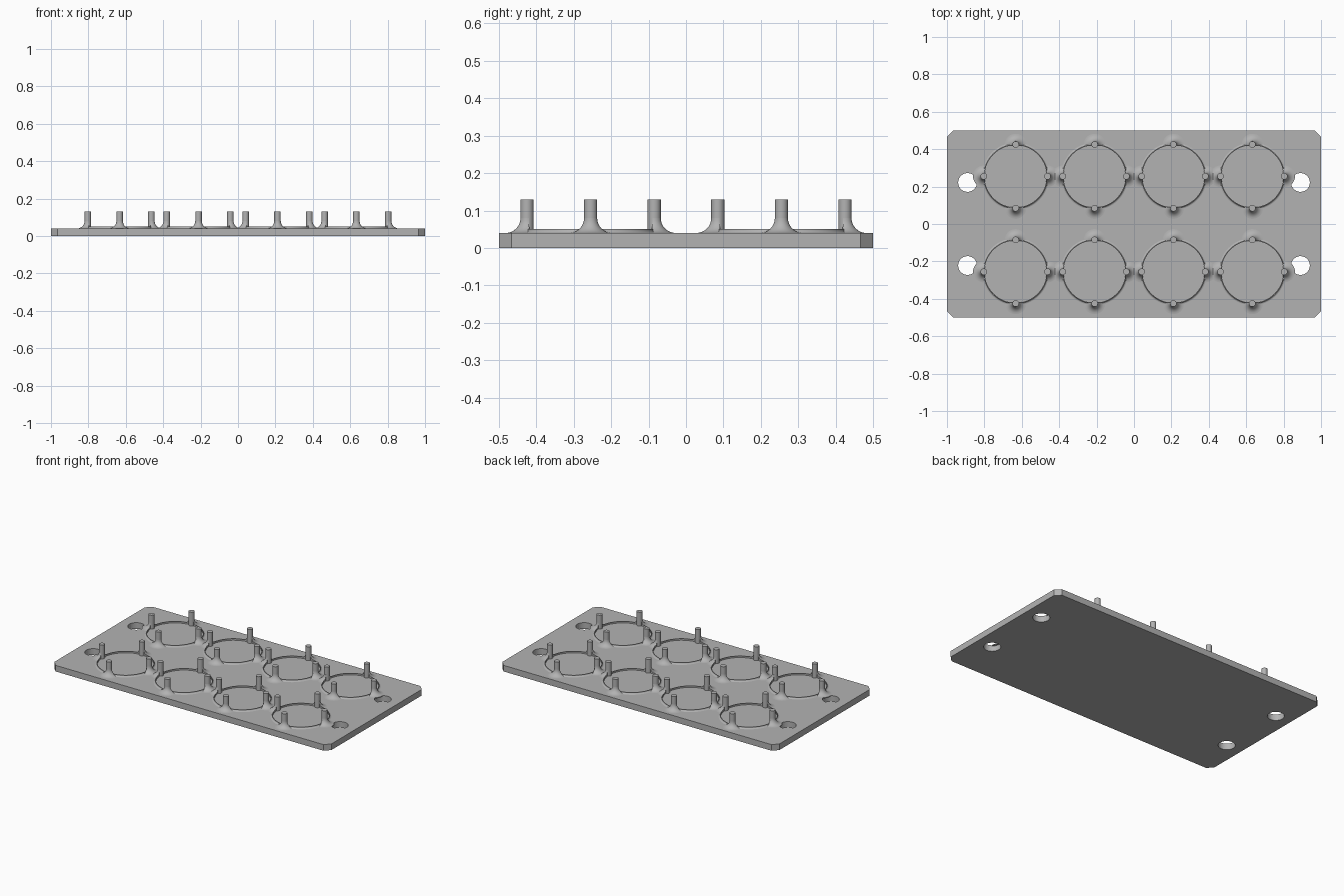
import bpy, bmesh, math
from mathutils import Matrix, Vector

if "Cube" in bpy.data.objects:
    bpy.data.objects.remove(bpy.data.objects["Cube"])

PITCH_X, PITCH_Y = 0.422, 0.51
CX, CY = -1.5 * PITCH_X, -0.5 * PITCH_Y      # first socket centre
RING_R, PIN_R, TOP = 0.17, 0.0175, 0.04

grey = bpy.data.materials.new("plain_grey")
grey.diffuse_color = (0.45, 0.45, 0.45, 1)
grey.use_nodes = True
grey.node_tree.nodes["Principled BSDF"].inputs["Base Color"].default_value = grey.diffuse_color


def make(name, bm):
    bmesh.ops.recalc_face_normals(bm, faces=bm.faces[:])
    me = bpy.data.meshes.new(name)
    bm.to_mesh(me)
    bm.free()
    ob = bpy.data.objects.new(name, me)
    bpy.context.collection.objects.link(ob)
    me.materials.append(grey)
    return ob


def lathe(bm, profile, centre, steps):
    """Revolve a closed (radius, z) outline about a vertical axis."""
    rings = []
    for i in range(steps):
        a = 2 * math.pi * i / steps
        rings.append([bm.verts.new((centre[0] + r * math.cos(a), centre[1] + r * math.sin(a), z))
                      for r, z in profile])
    n = len(profile)
    for i in range(steps):
        a, b = rings[i], rings[(i + 1) % steps]
        for j in range(n):
            k = (j + 1) % n
            bm.faces.new((a[j], b[j], b[k], a[k]))


def cylinder(bm, x, y, z0, z1, r, steps):
    bmesh.ops.create_cone(bm, cap_ends=True, segments=steps, radius1=r, radius2=r,
                          depth=z1 - z0, matrix=Matrix.Translation((x, y, (z0 + z1) / 2)))


def cut(ob, cutter):
    m = ob.modifiers.new("cut", 'BOOLEAN')
    m.operation, m.solver, m.object = 'DIFFERENCE', 'EXACT', cutter
    cutter.hide_render = True
    cutter.hide_set(True)


def grid(ob):
    """Repeat a socket part over the four by two layout."""
    for count, step in ((4, (PITCH_X, 0, 0)), (2, (0, PITCH_Y, 0))):
        m = ob.modifiers.new("repeat", 'ARRAY')
        m.count = count
        m.use_relative_offset = False
        m.use_constant_offset = True
        m.constant_offset_displace = step


def smooth(ob):
    bpy.ops.object.select_all(action='DESELECT')
    ob.select_set(True)
    bpy.context.view_layer.objects.active = ob
    bpy.ops.object.shade_smooth_by_angle(angle=math.radians(35))


pin_spots = [(CX + RING_R * dx, CY + RING_R * dy) for dx, dy in ((1, 0), (0, 1), (-1, 0), (0, -1))]

# Base plate with chamfered corners
bm = bmesh.new()
c = 0.034
outline = [(1, -.5 + c), (1, .5 - c), (1 - c, .5), (-1 + c, .5),
           (-1, .5 - c), (-1, -.5 + c), (-1 + c, -.5), (1 - c, -.5)]
face = bm.faces.new([bm.verts.new((x, y, 0)) for x, y in outline])
ext = bmesh.ops.extrude_face_region(bm, geom=[face])
bmesh.ops.translate(bm, vec=(0, 0, TOP), verts=[v for v in ext['geom'] if isinstance(v, bmesh.types.BMVert)])
plate = make("base_plate", bm)

# Four screw holes
bm = bmesh.new()
for x in (-0.89, 0.89):
    for y in (-0.222, 0.222):
        cylinder(bm, x, y, -0.1, 0.2, 0.05, 48)
cut(plate, make("screw_hole_cutter", bm))
smooth(plate)

# Low rims with a small outer fillet
bm = bmesh.new()
rim = [(0.166, TOP - 0.005), (0.166, 0.05), (0.170, 0.05)]
rim += [(0.180 - 0.01 * math.cos(t), 0.05 - 0.01 * math.sin(t)) for t in (0.4, 0.8, 1.2, math.pi / 2)]
rim += [(0.180, TOP - 0.005)]
lathe(bm, rim, (CX, CY), 96)
rims = make("socket_rims", bm)
smooth(rims)
grid(rims)

# Upright pins
bm = bmesh.new()
for x, y in pin_spots:
    cylinder(bm, x, y, TOP - 0.01, 0.13, PIN_R, 24)
pins = make("pins", bm)
smooth(pins)
grid(pins)

# Flared pin feet, trimmed by the round socket
bm = bmesh.new()
R = 0.04
foot = [(0.004, TOP - 0.005), (PIN_R + R, TOP - 0.005)]
foot += [(PIN_R + R - R * math.sin(i * math.pi / 16), TOP + R - R * math.cos(i * math.pi / 16)) for i in range(9)]
foot += [(0.004, TOP + R)]
for x, y in pin_spots:
    lathe(bm, foot, (x, y), 40)
feet = make("pin_feet", bm)
bm = bmesh.new()
cylinder(bm, CX, CY, 0, 0.2, 0.166, 96)
cut(feet, make("socket_cutter", bm))
smooth(feet)
# Repeat after trimming and shading
grid(feet)
